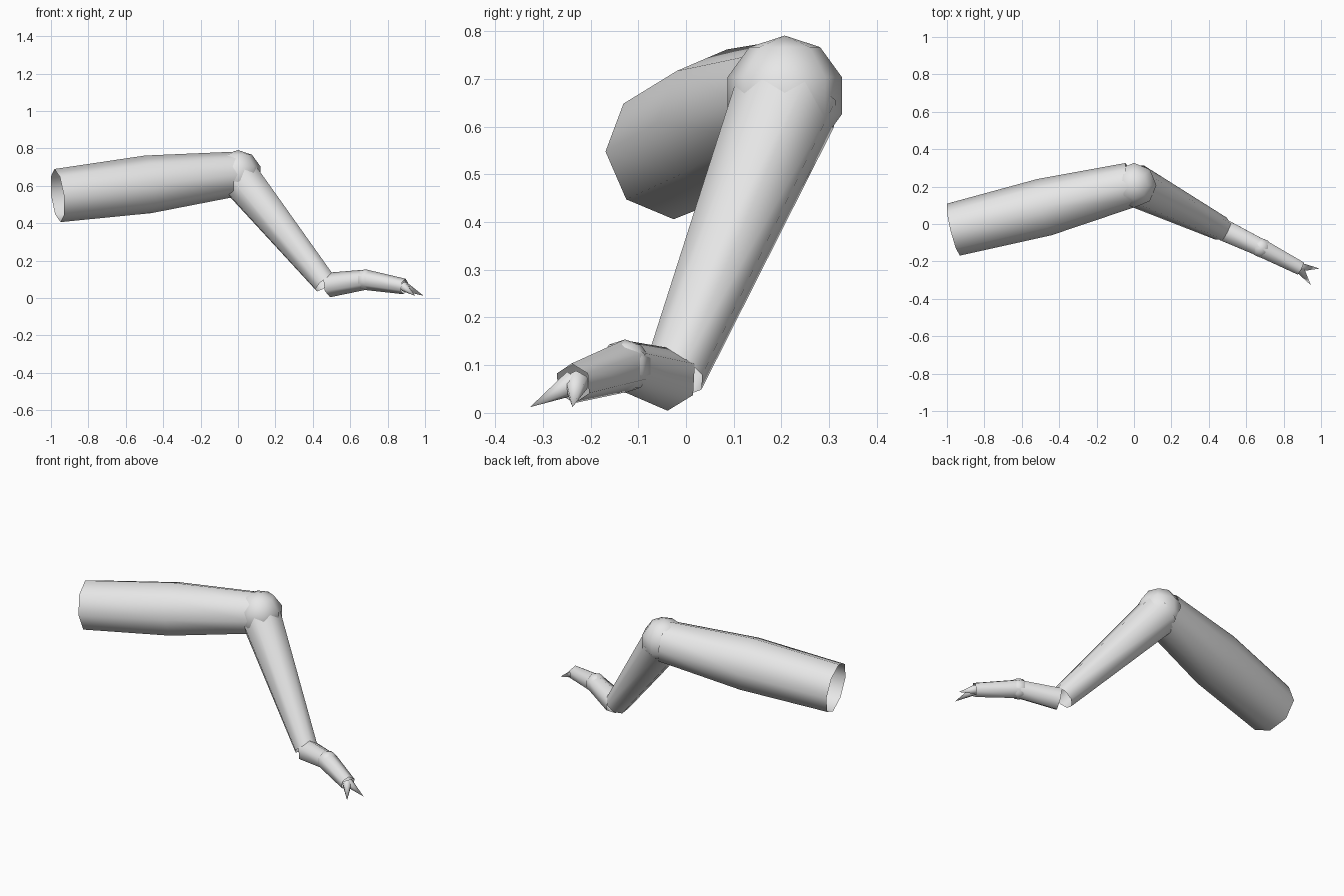
import bpy, bmesh, math
from mathutils import Vector, Matrix

if "Cube" in bpy.data.objects:
    bpy.data.objects.remove(bpy.data.objects["Cube"], do_unlink=True)

grey = bpy.data.materials.new("light_grey")
grey.use_nodes = True
grey.diffuse_color = (0.8, 0.8, 0.8, 1)
grey.node_tree.nodes["Principled BSDF"].inputs["Base Color"].default_value = (0.8, 0.8, 0.8, 1)


def finish(name, bm):
    """Turn a bmesh into a smooth shaded object."""
    bmesh.ops.recalc_face_normals(bm, faces=bm.faces)
    for f in bm.faces:
        f.smooth = True
    mesh = bpy.data.meshes.new(name)
    bm.to_mesh(mesh)
    bm.free()
    mesh.materials.append(grey)
    obj = bpy.data.objects.new(name, mesh)
    bpy.context.collection.objects.link(obj)
    return obj


def tube(name, stations, sides):
    """Open tube through (centre, radius) stations; zero radius makes a tip."""
    bm = bmesh.new()
    pts = [Vector(p) for p, r in stations]
    rings = []
    for i, (p, r) in enumerate(stations):
        axis = (pts[min(i + 1, len(pts) - 1)] - pts[max(i - 1, 0)]).normalized()
        side = axis.cross(Vector((0, 0, 1))).normalized()
        up = side.cross(axis)
        if r == 0:
            rings.append([bm.verts.new(p)] * sides)
            continue
        angles = [math.tau * k / sides for k in range(sides)]
        rings.append([bm.verts.new(pts[i] + r * (up * math.cos(a) + side * math.sin(a)))
                      for a in angles])
    for a, b in zip(rings, rings[1:]):
        for k in range(sides):
            n = (k + 1) % sides
            quad = [a[k], a[n], b[n], b[k]]
            bm.faces.new(list(dict.fromkeys(quad)))
    return finish(name, bm)


def ball(name, centre, radius, segments):
    bm = bmesh.new()
    bmesh.ops.create_uvsphere(bm, u_segments=segments, v_segments=5, radius=radius,
                              matrix=Matrix.Translation(centre))
    return finish(name, bm)


# Upper leg and knee
tube("upper_leg", [((-0.965, -0.03, 0.548), 0.143),
                   ((-0.48, 0.09, 0.608), 0.155),
                   ((-0.015, 0.21, 0.663), 0.12)], 8)
ball("knee_joint", (0, 0.207, 0.665), 0.126, 8)

# Lower leg
tube("lower_leg", [((0, 0.21, 0.655), 0.116),
                   ((0.466, -0.025, 0.08), 0.066)], 8)

# Foot in two segments with a small joint
tube("foot_base", [((0.485, -0.035, 0.07), 0.066),
                   ((0.68, -0.128, 0.098), 0.054)], 6)
ball("foot_joint", (0.68, -0.128, 0.098), 0.056, 8)
tube("foot_tip", [((0.68, -0.128, 0.098), 0.055),
                  ((0.89, -0.237, 0.062), 0.042)], 6)

# Pair of claws
for label, base, tip in (("left", (0.885, -0.23, 0.064), (0.993, -0.238, 0.012)),
                         ("right", (0.885, -0.24, 0.062), (0.946, -0.327, 0.012))):
    tube(label + "_claw", [(base, 0.027), (tip, 0)], 6)
